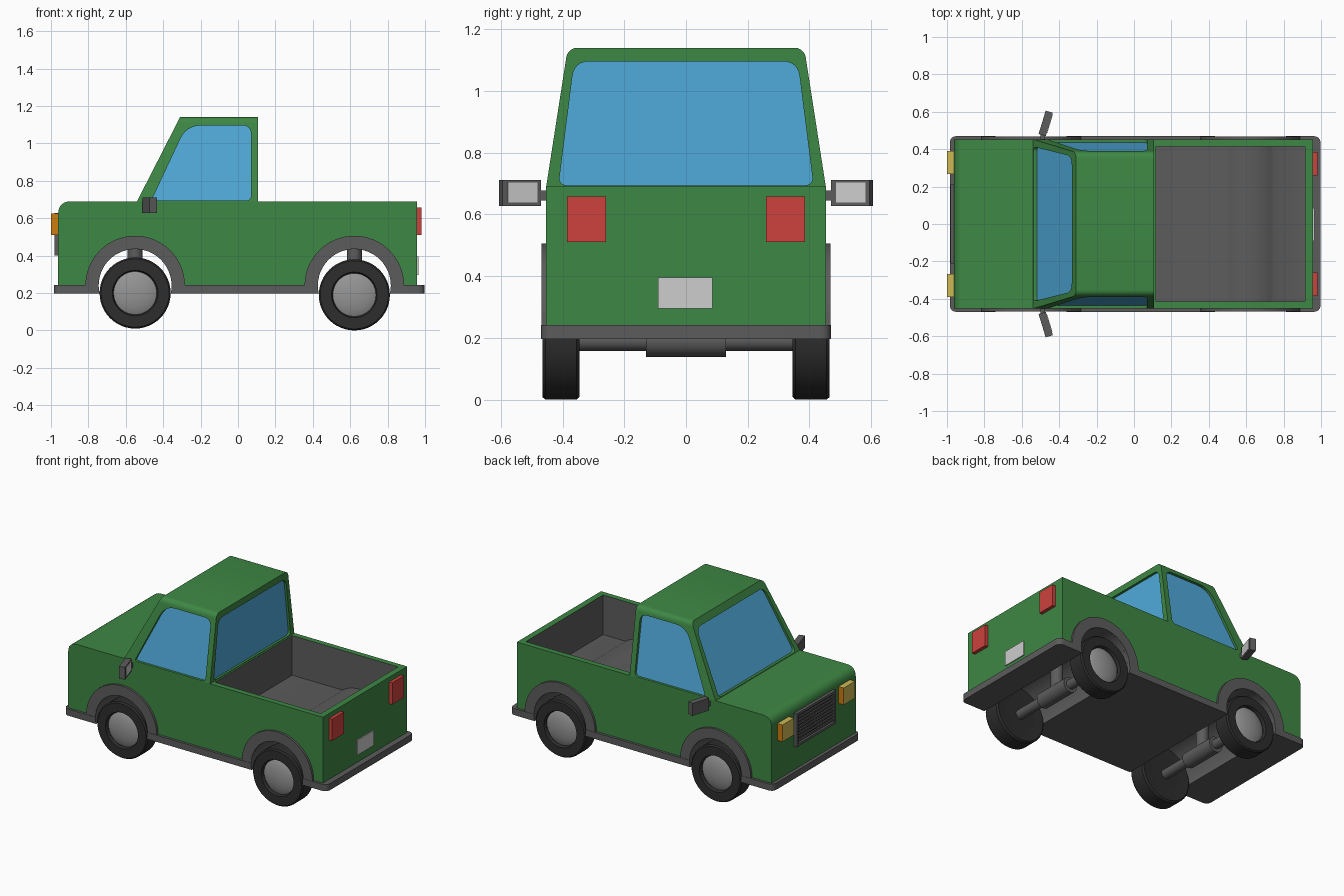
import bpy, bmesh
from math import sin, cos, pi, radians
from mathutils import Vector, Matrix

cube = bpy.data.objects.get("Cube")
if cube:
    bpy.data.objects.remove(cube, do_unlink=True)


def material(name, r, g, b):
    m = bpy.data.materials.new(name)
    m.use_nodes = True
    m.diffuse_color = (r, g, b, 1)
    m.node_tree.nodes["Principled BSDF"].inputs["Base Color"].default_value = (r, g, b, 1)
    return m


GREEN = material("green_paint", 0.048, 0.245, 0.058)
TRIM = material("grey_trim", 0.107, 0.107, 0.107)
BLACK = material("black_rubber", 0.026, 0.026, 0.026)
GLASS = material("blue_glass", 0.08, 0.40, 0.70)
HUB = material("hub_metal", 0.30, 0.30, 0.30)
SILVER = material("light_silver", 0.61, 0.61, 0.61)
RED = material("red_lens", 0.61, 0.053, 0.045)
YELLOW = material("yellow_lens", 0.61, 0.48, 0.09)
ORANGE = material("orange_lens", 0.61, 0.205, 0.005)


def finish(name, bm, *mats):
    bmesh.ops.recalc_face_normals(bm, faces=bm.faces)
    mesh = bpy.data.meshes.new(name)
    bm.to_mesh(mesh)
    bm.free()
    for m in mats:
        mesh.materials.append(m)
    ob = bpy.data.objects.new(name, mesh)
    bpy.context.collection.objects.link(ob)
    return ob


def activate(ob):
    bpy.ops.object.select_all(action="DESELECT")
    ob.select_set(True)
    bpy.context.view_layer.objects.active = ob


def smooth(ob, angle=35):
    activate(ob)
    bpy.ops.object.shade_smooth_by_angle(angle=radians(angle))
    return ob


def prism(name, pts, axis, a, b, *mats):
    """Extrude a 2D outline along an axis; outline lies in the other two."""
    place = {"x": lambda p: (a, p[0], p[1]), "y": lambda p: (p[0], a, p[1]),
             "z": lambda p: (p[0], p[1], a)}[axis]
    bm = bmesh.new()
    face = bm.faces.new([bm.verts.new(place(p)) for p in pts])
    ext = bmesh.ops.extrude_face_region(bm, geom=[face])["geom"]
    step = Vector([(b - a) * (axis == c) for c in "xyz"])
    bmesh.ops.translate(bm, vec=step, verts=[e for e in ext if isinstance(e, bmesh.types.BMVert)])
    return finish(name, bm, *mats)


def box(name, xs, ys, zs, *mats):
    (x0, x1), (y0, y1) = xs, ys
    return prism(name, [(x0, y0), (x1, y0), (x1, y1), (x0, y1)], "z", *zs, *mats)


def rounded(corners, n=6):
    """Outline from (u, v, radius) corners, each softened by a small curve."""
    out = []
    for i, (u, v, r) in enumerate(corners):
        p = Vector((u, v))
        if not r:
            out.append(p)
            continue
        q0 = p + (Vector(corners[i - 1][:2]) - p).normalized() * r
        q1 = p + (Vector(corners[(i + 1) % len(corners)][:2]) - p).normalized() * r
        for k in range(n + 1):
            t = k / n
            out.append(q0 * (1 - t) ** 2 + p * 2 * t * (1 - t) + q1 * t * t)
    return out


def arc(cx, cz, r, a0, a1, n=32):
    return [(cx + r * cos(a0 + (a1 - a0) * k / n), cz + r * sin(a0 + (a1 - a0) * k / n))
            for k in range(n + 1)]


def lathe(name, profile, centre, mat, flip=1):
    """Spin (radius, y) points about an axle along y."""
    bm = bmesh.new()
    vs = [bm.verts.new((r, y * flip, 0)) for r, y in profile]
    es = [bm.edges.new(p) for p in zip(vs, vs[1:])]
    bmesh.ops.spin(bm, geom=vs + es, cent=(0, 0, 0), axis=(0, 1, 0), angle=2 * pi, steps=48)
    bmesh.ops.remove_doubles(bm, verts=bm.verts, dist=1e-5)
    bmesh.ops.translate(bm, vec=centre, verts=bm.verts)
    return smooth(finish(name, bm, mat))


def cut(ob, cutter):
    mod = ob.modifiers.new("cut", "BOOLEAN")
    mod.operation, mod.solver, mod.object = "DIFFERENCE", "EXACT", cutter
    activate(ob)
    bpy.ops.object.modifier_apply(modifier=mod.name)
    bpy.data.objects.remove(cutter, do_unlink=True)


def trim_cutter(pts, y):
    ob = prism("cutter", pts, "y", -y, y, GREEN, TRIM)
    for f in ob.data.polygons:
        f.material_index = 1
    return ob


# Lower body and skirt, with wheel wells and cargo bed cut out
WHEELS = {"front": (-0.55, 0.2), "rear": (0.622, 0.19)}
ARCH_Z = 0.24
body = prism("body", rounded([(-0.962, 0.24, 0), (0.957, 0.24, 0), (0.957, 0.69, 0), (-0.962, 0.69, 0.07)]),
             "y", -0.453, 0.453, GREEN, TRIM)
skirt = prism("skirt", rounded([(-0.985, -0.47, 0.04), (0.997, -0.47, 0.04),
                                (0.997, 0.47, 0.04), (-0.985, 0.47, 0.04)]), "z", 0.197, 0.242, TRIM, TRIM)
for x, z in WHEELS.values():
    for ob in (body, skirt):
        cut(ob, trim_cutter(arc(x, ARCH_Z, 0.195, 0, 2 * pi * 47 / 48, 47), 0.6))
hump = arc(WHEELS["rear"][0], ARCH_Z, 0.22, radians(125), radians(55), 12)
floor = hump[0][1]
cut(body, trim_cutter([(0.118, 0.8), (0.118, floor)] + hump + [(0.915, floor), (0.915, 0.8)], 0.415))
smooth(body)
smooth(skirt)


# Cab shell with window openings around a glass core
def cab_solid(name, d, mat):
    bm = bmesh.new()
    top, low = 1.14 - d, 0.69 - d * 0.3
    low_w, top_w = 0.453 - d, 0.383 - d
    ring = [[bm.verts.new((x, s * w, z)) for x, s in ((x0, -1), (0.107 - d, -1), (0.107 - d, 1), (x0, 1))]
            for x0, w, z in ((-0.54 + d, low_w, low), (-0.31 + d * 0.6, top_w, top))]
    bm.faces.new(ring[0])
    bm.faces.new(ring[1])
    for i in range(4):
        j = (i + 1) % 4
        bm.faces.new((ring[0][i], ring[0][j], ring[1][j], ring[1][i]))
    edges = [bm.edges.get((ring[1][0], ring[1][1])), bm.edges.get((ring[1][2], ring[1][3]))]
    bmesh.ops.bevel(bm, geom=edges, offset=0.03, segments=5, profile=0.5, affect="EDGES")
    return finish(name, bm, mat)


cab = cab_solid("cab", 0, GREEN)
cut(cab, prism("cutter", rounded([(-0.463, 0.694, 0.02), (0.07, 0.694, 0.03), (0.07, 1.096, 0.05),
                                  (-0.275, 1.096, 0.08)]), "y", -0.7, 0.7, GREEN))
cut(cab, prism("cutter", rounded([(-0.413, 0.694, 0.03), (0.413, 0.694, 0.03), (0.362, 1.096, 0.05),
                                  (-0.362, 1.096, 0.05)]), "x", -0.8, 0.4, GREEN))
smooth(cab)
cab_solid("window_glass", 0.016, GLASS)

# Wheels, axles and arches
TYRE = [(0.11, 0.35), (0.18, 0.345), (0.19, 0.355), (0.19, 0.455), (0.182, 0.465), (0.122, 0.465), (0.115, 0.445)]
CAP = [(0.118, 0.44), (0.105, 0.447), (0.075, 0.456), (0.04, 0.462), (0, 0.464)]
BACK = [(0, 0.352), (0.112, 0.352)]
AXLE = [(0, -0.36), (0.032, -0.36), (0.032, -0.13), (0.052, -0.13), (0.052, 0.13), (0.032, 0.13), (0.032, 0.36), (0, 0.36)]
for end, (x, z) in WHEELS.items():
    lathe(end + "_axle", AXLE, (x, 0, z), TRIM)
    prism(end + "_strut", arc(x, 0, 0.04, 0, 2 * pi * 23 / 24, 23), "z", z, 0.445, TRIM)
    ring = arc(x, ARCH_Z, 0.266, 0, pi) + arc(x, ARCH_Z, 0.195, pi, 0)
    for side, s in (("left", 1), ("right", -1)):
        tag = f"{end}_{side}_"
        lathe(tag + "tyre", TYRE, (x, 0, z), BLACK, s)
        lathe(tag + "hubcap", CAP, (x, 0, z), HUB, s)
        lathe(tag + "wheel_back", BACK, (x, 0, z), BLACK, s)
        smooth(prism(tag + "arch", ring, "y", s * 0.44, s * 0.468, TRIM))

# Lamps and mirrors on both sides
for side, s in (("left", 1), ("right", -1)):
    lamp = box(side + "_headlamp", (-1.0, -0.95), sorted((s * 0.268, s * 0.39)), (0.51, 0.625), YELLOW, ORANGE)
    for f in lamp.data.polygons:
        f.material_index = int(abs(f.normal.y) > 0.5)
    box(side + "_tail_lamp", (0.95, 0.98), sorted((s * 0.26, s * 0.386)), (0.51, 0.658), RED)
    box(side + "_mirror_stem", (-0.5, -0.475), sorted((s * 0.43, s * 0.49)), (0.645, 0.678), TRIM)
    turn = Matrix.Translation((-0.472, s * 0.538, 0.67)) @ Matrix.Rotation(-s * radians(17), 4, "Z")
    case = box(side + "_mirror_case", (-0.02, 0.02), (-0.065, 0.065), (-0.042, 0.042), TRIM)
    face = box(side + "_mirror_face", (0.018, 0.023), (-0.048, 0.052), (-0.031, 0.034), SILVER)
    for ob in (case, face):
        ob.data.transform(turn)

# Number plate and grille
box("rear_plate", (0.95, 0.964), (-0.09, 0.086), (0.295, 0.396), SILVER)
box("grille_back", (-0.967, -0.95), (-0.2, 0.2), (0.4, 0.625), BLACK)
for z in (0.4, 0.61):
    box("grille_rail", (-0.982, -0.95), (-0.21, 0.21), (z, z + 0.017), TRIM)
for y in (-0.21, 0.193):
    box("grille_post", (-0.982, -0.95), (y, y + 0.017), (0.4, 0.627), TRIM)
for i in range(8):
    z = 0.425 + i * 0.0225
    box("grille_slat", (-0.976, -0.95), (-0.2, 0.2), (z, z + 0.012), TRIM)
